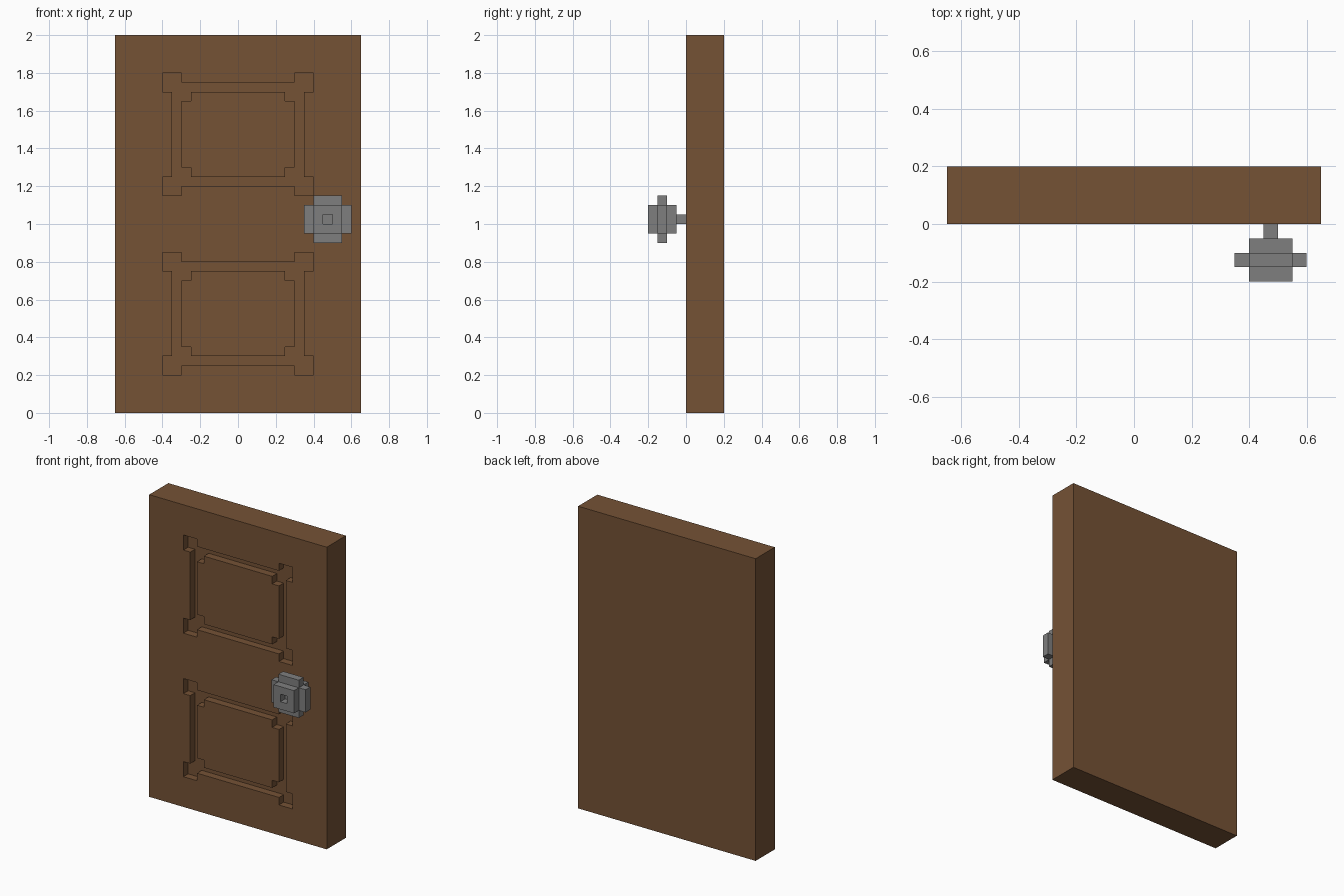
import bpy
import bmesh

cube = bpy.data.objects.get("Cube")
if cube:
    bpy.data.objects.remove(cube, do_unlink=True)


def material(name, rgb):
    m = bpy.data.materials.new(name)
    m.use_nodes = True
    m.diffuse_color = (*rgb, 1)
    bsdf = next(n for n in m.node_tree.nodes if n.type == 'BSDF_PRINCIPLED')
    bsdf.inputs["Base Color"].default_value = (*rgb, 1)
    return m


WOOD = material("brown wood", (0.178, 0.084, 0.036))
METAL = material("grey metal", (0.212, 0.212, 0.212))


def prism(name, outline, y0, y1, mat):
    """Extrude an x-z outline from y0 back to y1."""
    bm = bmesh.new()
    face = bm.faces.new([bm.verts.new((x, y0, z)) for x, z in outline])
    new = bmesh.ops.extrude_face_region(bm, geom=[face], use_keep_orig=True)["geom"]
    verts = [v for v in new if isinstance(v, bmesh.types.BMVert)]
    bmesh.ops.translate(bm, verts=verts, vec=(0, y1 - y0, 0))
    bmesh.ops.recalc_face_normals(bm, faces=bm.faces[:])
    mesh = bpy.data.meshes.new(name)
    bm.to_mesh(mesh)
    bm.free()
    mesh.materials.append(mat)
    ob = bpy.data.objects.new(name, mesh)
    bpy.context.collection.objects.link(ob)
    return ob


def box(name, x0, x1, y0, y1, z0, z1, mat):
    return prism(name, [(x0, z0), (x1, z0), (x1, z1), (x0, z1)], y0, y1, mat)


def four_way(quarter, cz):
    """Mirror a quarter outline about x = 0 and z = cz."""
    half = quarter + [(-x, z) for x, z in reversed(quarter)]
    full = half + [(x, -z) for x, z in reversed(half)]
    return [(x, z + cz) for x, z in full]


def carve(target, cutter):
    """Cut the cutter out of the target, then discard the cutter."""
    cutter.hide_render = True
    mod = target.modifiers.new("carve", 'BOOLEAN')
    mod.operation = 'DIFFERENCE'
    mod.solver = 'EXACT'
    mod.object = cutter
    bpy.context.view_layer.objects.active = target
    bpy.ops.object.modifier_apply(modifier=mod.name)
    bpy.data.objects.remove(cutter, do_unlink=True)


# Door slab with two carved recesses, each refilled by a panel to leave a groove
RECESS = [(0.35, 0.225), (0.4, 0.225), (0.4, 0.325), (0.3, 0.325), (0.3, 0.275)]
PANEL = [(0.3, 0.175), (0.25, 0.175), (0.25, 0.225)]
door = box("door_slab", -0.65, 0.65, 0, 0.2, 0, 2, WOOD)
for label, cz in (("upper", 1.475), ("lower", 0.525)):
    carve(door, prism("recess_cutter", four_way(RECESS, cz), -0.05, 0.05, WOOD))
    prism(label + "_panel", four_way(PANEL, cz), 0, 0.05, WOOD)

# Knob: stem, block with a keyhole, and a flange on each of four sides
box("knob_stem", 0.45, 0.5, -0.05, 0, 1.0, 1.05, METAL)
knob = box("knob_block", 0.4, 0.55, -0.2, -0.05, 0.95, 1.1, METAL)
carve(knob, box("keyhole_cutter", 0.45, 0.5, -0.25, -0.15, 1.0, 1.05, METAL))
for side, x0, x1, z0, z1 in (("right", 0.35, 0.4, 0.95, 1.1),
                             ("left", 0.55, 0.6, 0.95, 1.1),
                             ("bottom", 0.4, 0.55, 0.9, 0.95),
                             ("top", 0.4, 0.55, 1.1, 1.15)):
    box("knob_flange_" + side, x0, x1, -0.15, -0.1, z0, z1, METAL)
